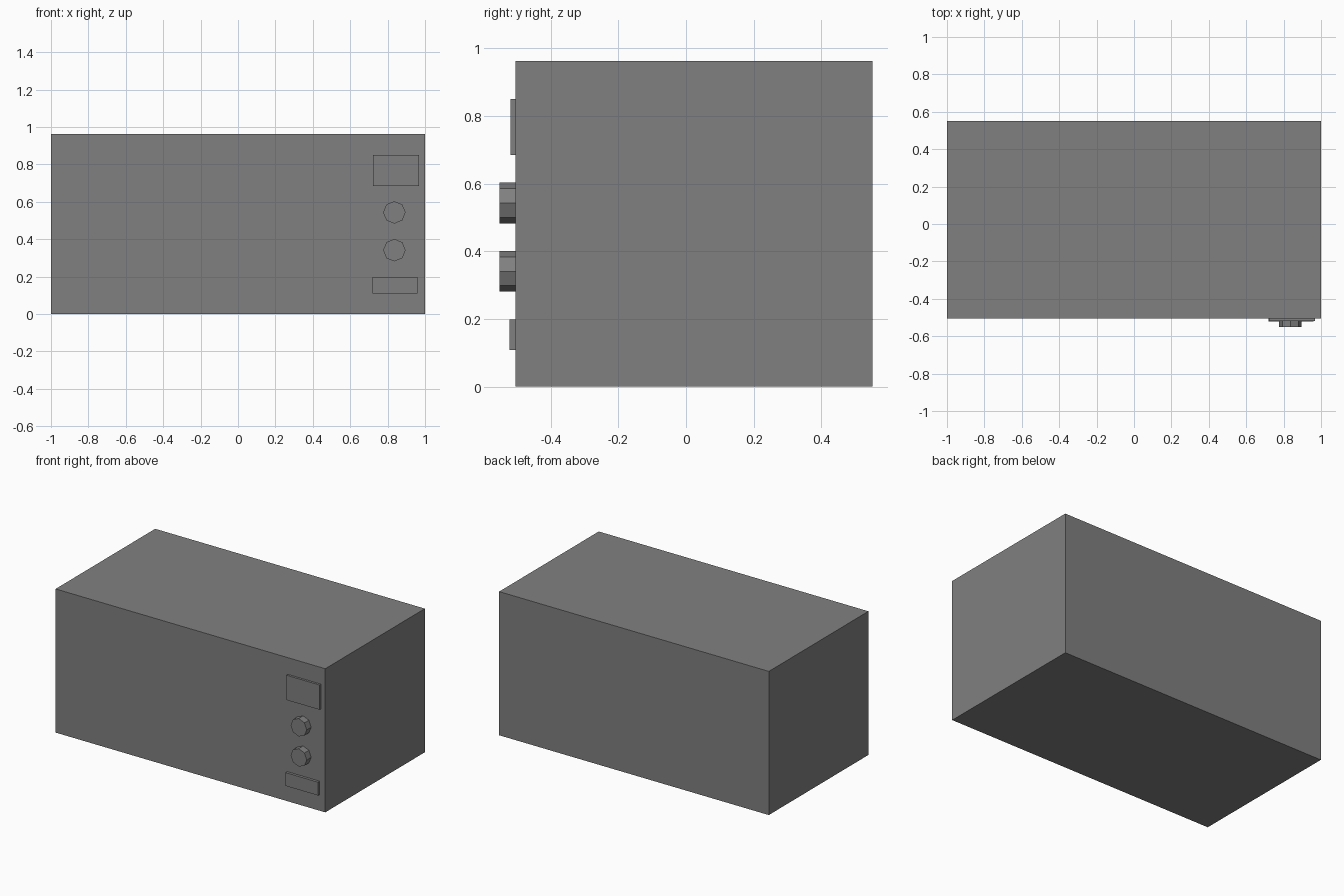
import bpy, bmesh, math
from mathutils import Matrix

if "Cube" in bpy.data.objects:
    bpy.data.objects.remove(bpy.data.objects["Cube"])

# Single flat grey
grey = bpy.data.materials.new("grey")
grey.diffuse_color = (0.216, 0.216, 0.216, 1)
grey.use_nodes = True
grey.node_tree.nodes["Principled BSDF"].inputs["Base Color"].default_value = grey.diffuse_color

FRONT = -0.504  # y of the case front


def finish(name, bm):
    bmesh.ops.recalc_face_normals(bm, faces=bm.faces)
    mesh = bpy.data.meshes.new(name)
    bm.to_mesh(mesh)
    bm.free()
    mesh.materials.append(grey)
    obj = bpy.data.objects.new(name, mesh)
    bpy.context.collection.objects.link(obj)
    return obj


def box(name, x0, x1, y0, y1, z0, z1):
    bm = bmesh.new()
    m = (Matrix.Translation(((x0 + x1) / 2, (y0 + y1) / 2, (z0 + z1) / 2))
         @ Matrix.Diagonal((x1 - x0, y1 - y0, z1 - z0, 1)))
    bmesh.ops.create_cube(bm, size=1, matrix=m)
    return finish(name, bm)


def knob(name, x, z, radius, y0, y1):
    bm = bmesh.new()
    m = (Matrix.Translation((x, (y0 + y1) / 2, z))
         @ Matrix.Rotation(math.pi / 2, 4, 'X'))
    bmesh.ops.create_cone(bm, cap_ends=True, segments=8, radius1=radius,
                          radius2=radius, depth=y1 - y0, matrix=m)
    return finish(name, bm)


# Oven case
box("case", -1, 1, FRONT, 0.551, 0, 0.963)

# Control column: display, two octagonal dials, door button
box("display", 0.722, 0.968, -0.519, FRONT, 0.685, 0.851)
for name, z in (("upper_dial", 0.543), ("lower_dial", 0.341)):
    knob(name, 0.836, z, 0.06, -0.551, FRONT)
box("door_button", 0.718, 0.959, -0.522, FRONT, 0.109, 0.198)
